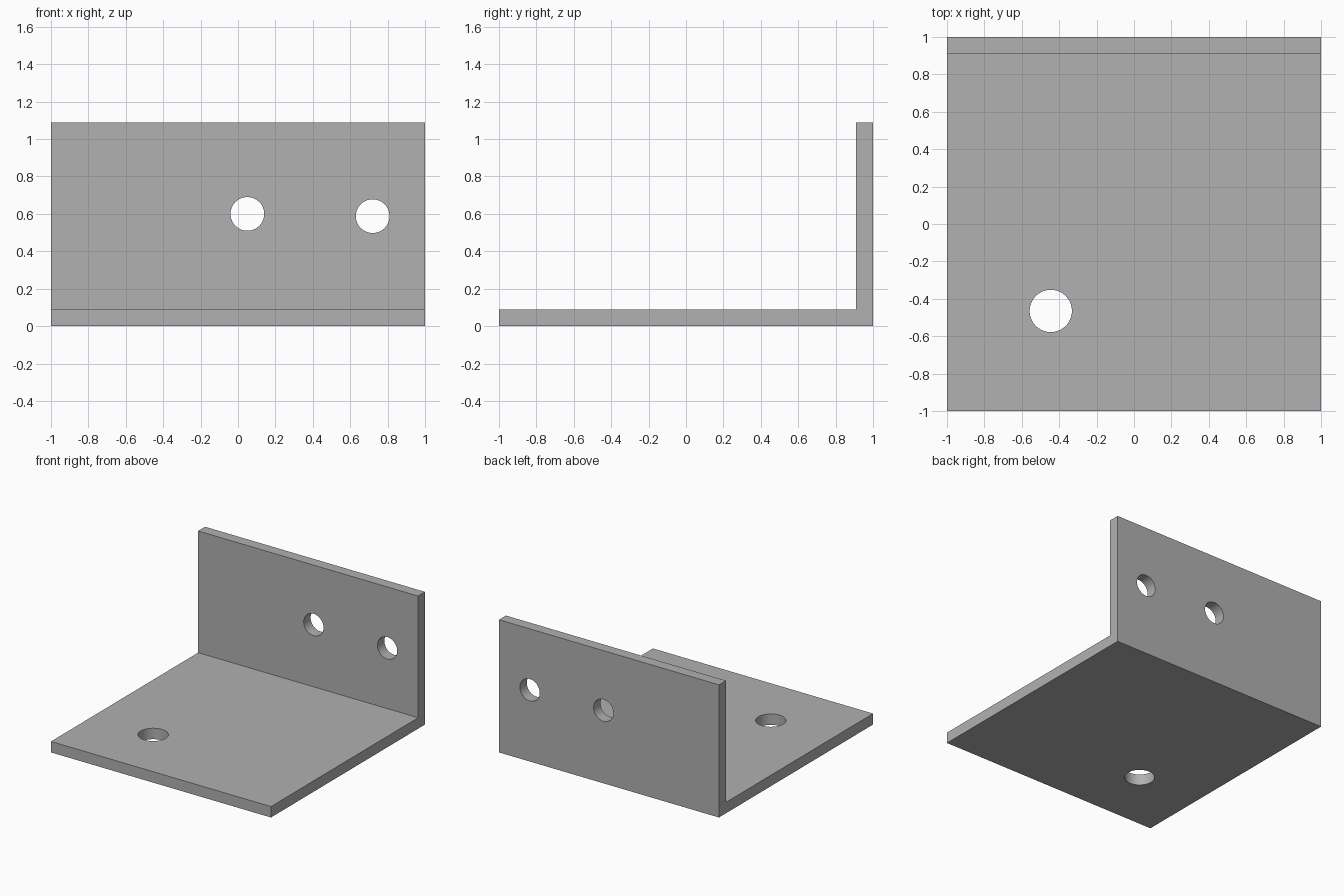
import bpy
import bmesh
import math

cube = bpy.data.objects.get("Cube")
if cube:
    bpy.data.objects.remove(cube, do_unlink=True)

HALF, HEIGHT, THICK = 1.0, 1.09, 0.09

# Plain grey metal
grey = bpy.data.materials.new("grey_metal")
grey.use_nodes = True
colour = (0.44, 0.44, 0.44, 1)
grey.diffuse_color = colour
grey.node_tree.nodes["Principled BSDF"].inputs["Base Color"].default_value = colour

# L-shaped profile extruded along x
profile = [(-HALF, 0), (HALF, 0), (HALF, HEIGHT), (HALF - THICK, HEIGHT),
           (HALF - THICK, THICK), (-HALF, THICK)]
bm = bmesh.new()
face = bm.faces.new([bm.verts.new((-HALF, y, z)) for y, z in profile])
extruded = bmesh.ops.extrude_face_region(bm, geom=[face])["geom"]
bmesh.ops.translate(bm, vec=(2 * HALF, 0, 0),
                    verts=[v for v in extruded if isinstance(v, bmesh.types.BMVert)])
bmesh.ops.recalc_face_normals(bm, faces=bm.faces)
mesh = bpy.data.meshes.new("angle_bracket")
bm.to_mesh(mesh)
bm.free()
bracket = bpy.data.objects.new("angle_bracket", mesh)
bpy.context.collection.objects.link(bracket)
mesh.materials.append(grey)


def drill(name, location, radius, tilt=0):
    """Cut a round through-hole into the bracket."""
    bpy.ops.mesh.primitive_cylinder_add(vertices=64, radius=radius, depth=4 * THICK,
                                        location=location, rotation=(tilt, 0, 0))
    cutter = bpy.context.object
    cutter.name = name
    cutter.data.materials.append(grey)
    cut = bracket.modifiers.new(name, 'BOOLEAN')
    cut.operation = 'DIFFERENCE'
    cut.solver = 'EXACT'
    cut.object = cutter
    bpy.ops.object.select_all(action='DESELECT')
    bracket.select_set(True)
    bpy.context.view_layer.objects.active = bracket
    bpy.ops.object.modifier_apply(modifier=cut.name)
    bpy.data.objects.remove(cutter, do_unlink=True)


# Two holes in the upright plate, one larger hole in the base plate
wall_y = HALF - THICK / 2
drill("wall_hole_centre", (0.05, wall_y, 0.60), 0.09, math.pi / 2)
drill("wall_hole_left", (0.72, wall_y, 0.588), 0.09, math.pi / 2)
drill("base_hole", (-0.445, -0.465, THICK / 2), 0.113)

bpy.ops.object.shade_smooth_by_angle(angle=math.radians(30))
